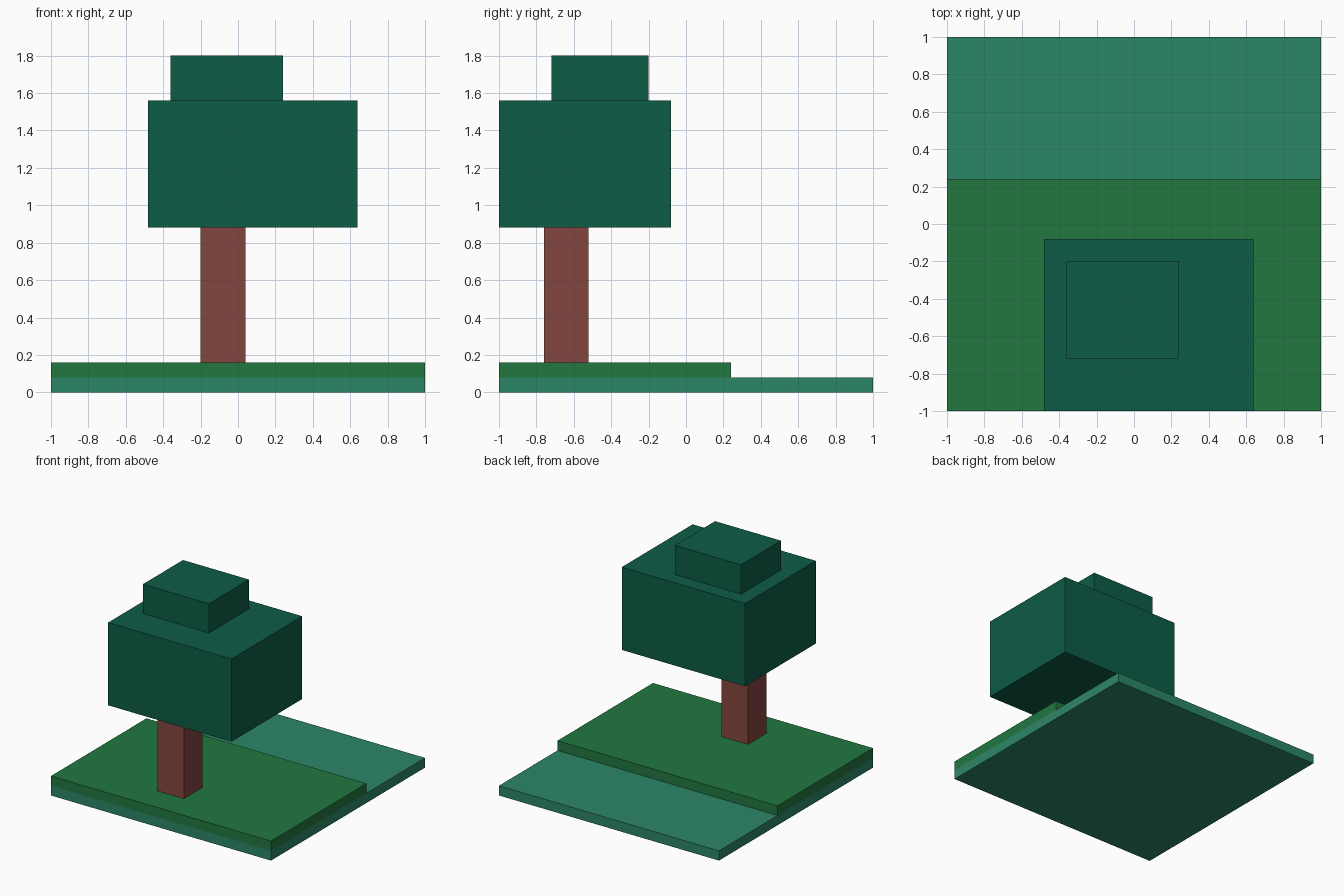
import bpy
import bmesh
from mathutils import Vector

cube = bpy.data.objects.get("Cube")
if cube:
    bpy.data.objects.remove(cube, do_unlink=True)


def to_linear(c):
    c /= 255
    return c / 12.92 if c <= 0.04045 else ((c + 0.055) / 1.055) ** 2.4


def material(name, rgb):
    colour = (*[to_linear(c) for c in rgb], 1)
    mat = bpy.data.materials.new(name)
    mat.use_nodes = True
    mat.diffuse_color = colour
    bsdf = mat.node_tree.nodes["Principled BSDF"]
    bsdf.inputs["Base Color"].default_value = colour
    bsdf.inputs["Roughness"].default_value = 0.9
    return mat


def box(name, low, high, mat):
    """Box between two opposite corners, with its origin at the centre."""
    low, high = Vector(low), Vector(high)
    bm = bmesh.new()
    bmesh.ops.create_cube(bm, size=1)
    bmesh.ops.scale(bm, vec=high - low, verts=bm.verts)
    mesh = bpy.data.meshes.new(name)
    bm.to_mesh(mesh)
    bm.free()
    mesh.materials.append(mat)
    obj = bpy.data.objects.new(name, mesh)
    obj.location = (low + high) / 2
    bpy.context.collection.objects.link(obj)
    return obj


teal = material("teal", (44, 134, 104))
grass = material("grass green", (34, 119, 64))
leaf = material("dark leaf green", (13, 92, 70))
bark = material("reddish bark", (132, 70, 64))

# Stepped ground
box("base_slab", (-1, -1, 0), (1, 1, 0.08), teal)
box("grass_slab", (-1, -1, 0.08), (1, 0.24, 0.16), grass)

# Tree
box("trunk", (-0.20, -0.76, 0.16), (0.04, -0.52, 0.88), bark)
box("lower_foliage", (-0.48, -1, 0.88), (0.64, -0.08, 1.56), leaf)
box("upper_foliage", (-0.36, -0.72, 1.56), (0.24, -0.20, 1.80), leaf)
